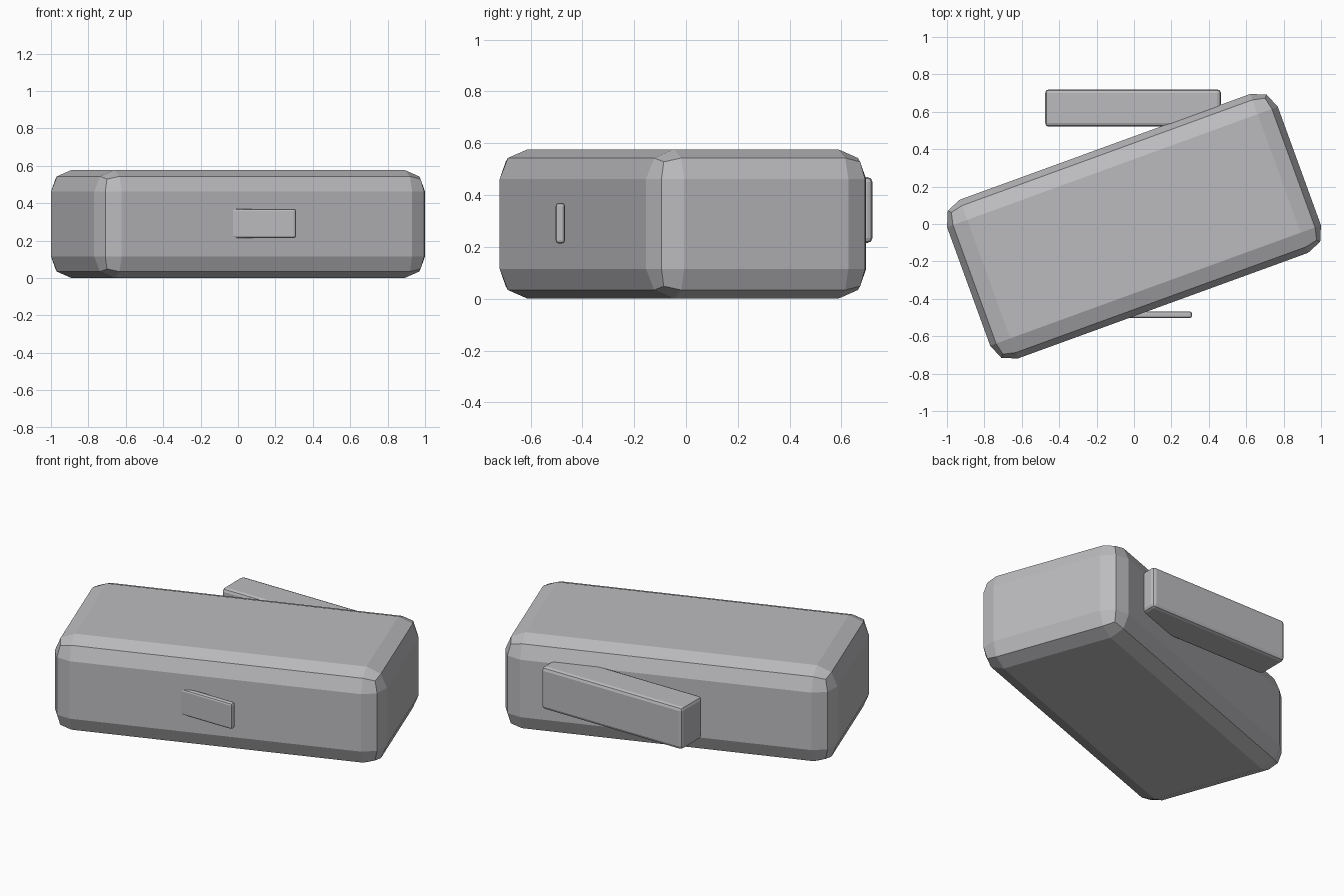
import bpy
import math

if "Cube" in bpy.data.objects:
    bpy.data.objects.remove(bpy.data.objects["Cube"])

grey = bpy.data.materials.new("light_grey")
grey.diffuse_color = (0.5, 0.5, 0.52, 1.0)
grey.use_nodes = True
grey.node_tree.nodes["Principled BSDF"].inputs["Base Color"].default_value = grey.diffuse_color


def rounded_block(name, size, centre, bevel, turn=0.0):
    """Box with two-step bevelled edges, turned about z."""
    bpy.ops.mesh.primitive_cube_add(size=1, location=centre)
    block = bpy.context.object
    block.name = name
    block.scale = size
    bpy.ops.object.transform_apply(location=False, rotation=False, scale=True)
    block.rotation_euler.z = math.radians(turn)
    mod = block.modifiers.new("edge_bevel", 'BEVEL')
    mod.width = bevel
    mod.segments = 2
    mod.limit_method = 'NONE'
    block.data.materials.append(grey)
    return block


# Large turned body
rounded_block("main_body", (1.882, 0.904, 0.577), (0, -0.012, 0.2885), 0.115, 20)

# Long block behind, running into the body
rounded_block("back_block", (0.94, 0.20, 0.255), (-0.005, 0.62, 0.3425), 0.02)

# Thin plate emerging from the front of the body
rounded_block("front_plate", (0.62, 0.036, 0.157), (0, -0.485, 0.2915), 0.012)
